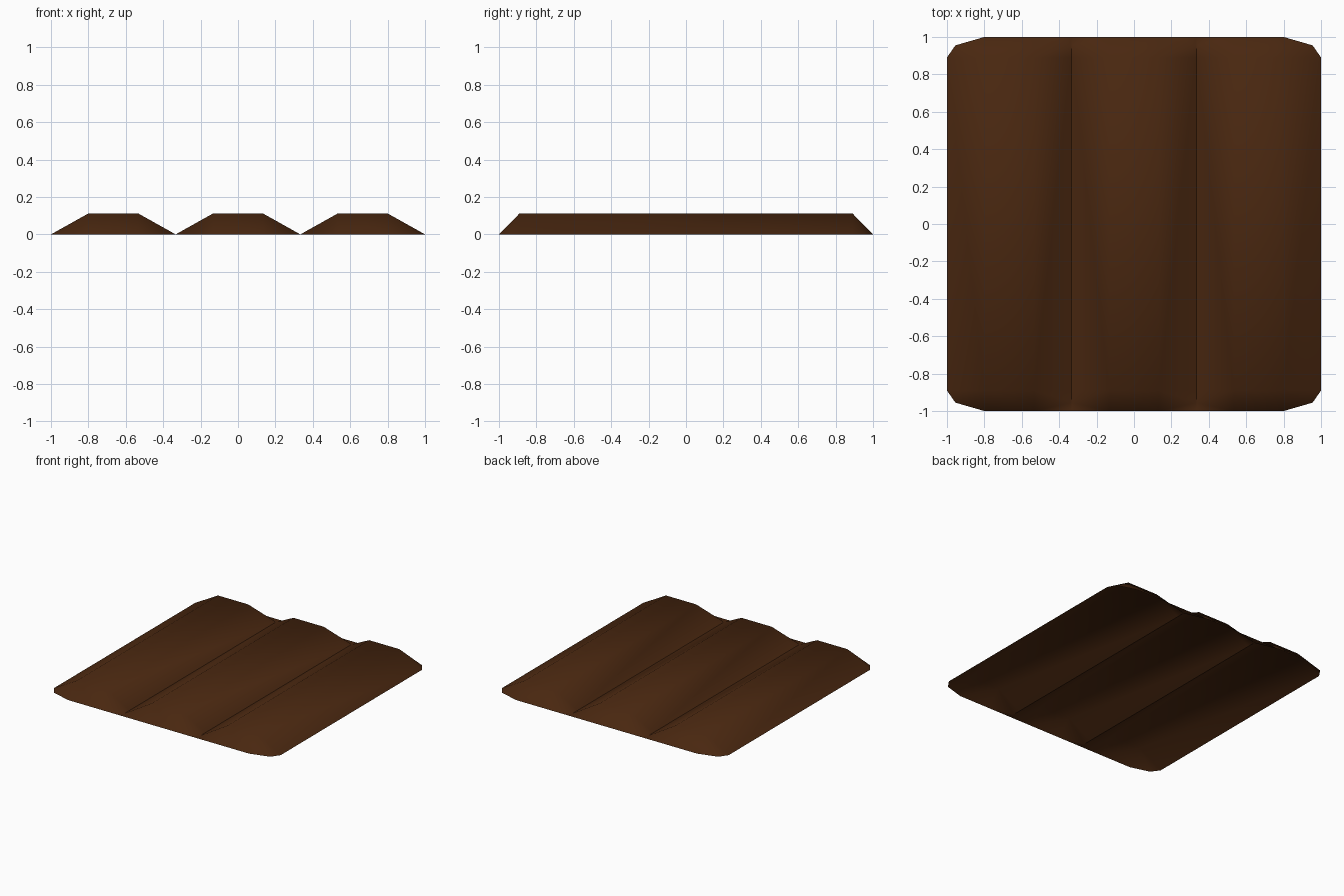
import bpy, bmesh

if "Cube" in bpy.data.objects:
    bpy.data.objects.remove(bpy.data.objects["Cube"])

# single dark brown colour
brown = bpy.data.materials.new("dark_brown")
brown.diffuse_color = (0.066, 0.020, 0.005, 1)
brown.use_nodes = True
brown.node_tree.nodes["Principled BSDF"].inputs["Base Color"].default_value = brown.diffuse_color

HALF = 1 / 3      # half width of one padded strip
TOP = 0.133       # half width of its flat top
IN_Y = 0.89       # flat top length
H = 0.112         # height


def padded_strip(name, cx):
    """Open-bottomed pad: flat top, sloped sides, chamfered outer corners."""
    bm = bmesh.new()
    top, rim = {}, {}
    for sx in (-1, 1):
        outer = abs(cx + sx * HALF) > 0.9
        for sy in (-1, 1):
            k = (sx, sy)
            top[k] = bm.verts.new((cx + sx * TOP, sy * IN_Y, H))
            side = bm.verts.new((cx + sx * HALF, sy * IN_Y, 0))
            corner_x = HALF - 0.045 if outer else HALF
            corner = bm.verts.new((cx + sx * corner_x, sy * 0.955, 0))
            end = bm.verts.new((cx + sx * TOP, sy, 0))
            rim[k] = (side, end)
            # rounded corner fan
            bm.faces.new((top[k], side, corner))
            bm.faces.new((top[k], corner, end))
            # flat web closing the groove end between neighbouring strips
            if not outer:
                web = bm.verts.new((cx + sx * HALF, sy, 0))
                bm.faces.new((end, corner, web))
    bm.faces.new([top[k] for k in ((-1, -1), (1, -1), (1, 1), (-1, 1))])
    for s in (-1, 1):
        # long side slope, then end slope
        bm.faces.new((top[s, -1], rim[s, -1][0], rim[s, 1][0], top[s, 1]))
        bm.faces.new((top[-1, s], rim[-1, s][1], rim[1, s][1], top[1, s]))
    bmesh.ops.recalc_face_normals(bm, faces=bm.faces)
    for f in bm.faces:
        f.normal_update()
        f.smooth = True
    # make every face point upwards
    bmesh.ops.reverse_faces(bm, faces=[f for f in bm.faces if f.normal.z < 0])
    mesh = bpy.data.meshes.new(name)
    bm.to_mesh(mesh)
    bm.free()
    mesh.materials.append(brown)
    bpy.context.collection.objects.link(bpy.data.objects.new(name, mesh))


# three strips side by side
for label, i in (("left", -1), ("middle", 0), ("right", 1)):
    padded_strip(label + "_padded_strip", i * 2 * HALF)
